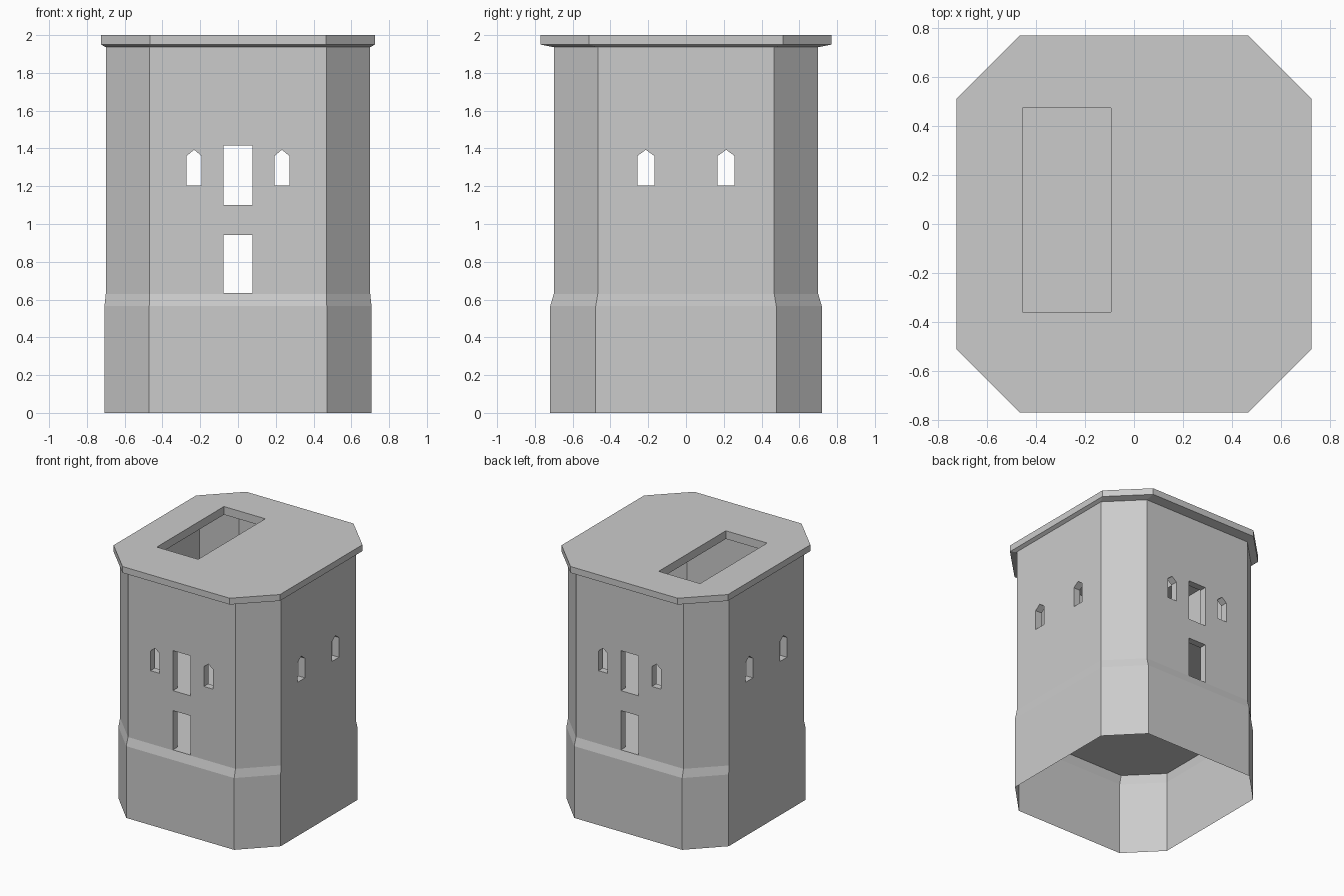
import bpy, bmesh

if "Cube" in bpy.data.objects:
    bpy.data.objects.remove(bpy.data.objects["Cube"])

stone = bpy.data.materials.new("grey_stone")
stone.diffuse_color = (0.6, 0.6, 0.6, 1)
stone.use_nodes = True
stone.node_tree.nodes["Principled BSDF"].inputs["Base Color"].default_value = stone.diffuse_color


def octagon(hx, hy, cx, cy, z):
    """Rectangle with cut corners: half sizes hx, hy, corners start at cx, cy."""
    q = [(hx, cy), (cx, hy), (-cx, hy), (-hx, cy),
         (-hx, -cy), (-cx, -hy), (cx, -hy), (hx, -cy)]
    return [(x, y, z) for x, y in q]


def loft(name, rings, caps=False, loop=False):
    """Skin a list of equal rings, capped at the ends or looped into a tube."""
    bm = bmesh.new()
    vs = [[bm.verts.new(p) for p in r] for r in rings]
    n = len(vs[0])
    pairs = list(zip(vs, vs[1:])) + ([(vs[-1], vs[0])] if loop else [])
    for a, b in pairs:
        for i in range(n):
            j = (i + 1) % n
            bm.faces.new((a[i], a[j], b[j], b[i]))
    if caps:
        bm.faces.new(vs[0][::-1])
        if len(vs) > 1:
            bm.faces.new(vs[-1])
    if len(vs) > 1 and (caps or loop):
        bmesh.ops.recalc_face_normals(bm, faces=bm.faces)
    me = bpy.data.meshes.new(name)
    bm.to_mesh(me)
    bm.free()
    me.materials.append(stone)
    ob = bpy.data.objects.new(name, me)
    bpy.context.collection.objects.link(ob)
    return ob


def cut(target, cutter):
    """Subtract the cutter, then delete it."""
    cutter.hide_render = True
    m = target.modifiers.new("cut", 'BOOLEAN')
    m.operation, m.solver, m.object = 'DIFFERENCE', 'EXACT', cutter
    bpy.context.view_layer.objects.active = target
    bpy.ops.object.modifier_apply(modifier=m.name)
    bpy.data.objects.remove(cutter)


def tunnel(profile, axis):
    """Prism through the whole tower along an axis from (across, z) points."""
    if axis == 'Y':
        rings = [[(a, s, z) for a, z in profile] for s in (-1, 1)]
    else:
        rings = [[(s, a, z) for a, z in profile] for s in (-1, 1)]
    return loft("window_cutter", rings, caps=True)


def rect(h, z0, z1):
    return [(-h, z0), (h, z0), (h, z1), (-h, z1)]


def pointed(c, h):
    return [(c - h, 1.205), (c + h, 1.205), (c + h, 1.36), (c, 1.393), (c - h, 1.36)]


# Base: open thin skirt with a sloped band at the top
loft("base_skirt", [octagon(0.707, 0.719, 0.47, 0.478, 0),
                    octagon(0.707, 0.719, 0.47, 0.478, 0.565),
                    octagon(0.70, 0.70, 0.468, 0.467, 0.63)])

# Hollow upper walls
outer = (0.70, 0.70, 0.468, 0.467)
inner = (0.645, 0.645, 0.445, 0.445)
walls = loft("upper_walls", [octagon(*inner, 0.63), octagon(*outer, 0.63),
                             octagon(*outer, 1.936), octagon(*inner, 1.936)], loop=True)

# Windows, cut through opposite walls together
for z0, z1 in ((0.634, 0.943), (1.10, 1.415)):
    cut(walls, tunnel(rect(0.077, z0, z1), 'Y'))
for s in (-1, 1):
    cut(walls, tunnel(pointed(s * 0.2325, 0.04), 'Y'))
    cut(walls, tunnel(pointed(s * 0.2125, 0.045), 'X'))

# Floors
loft("lower_floor", [octagon(*inner, 0.63)], caps=True)
loft("middle_floor", [octagon(*inner, 1.05), octagon(*inner, 1.098)], caps=True)

# Roof slab with overhang and a hatch opening
roof = loft("roof_slab", [octagon(*outer, 1.936),
                          octagon(0.725, 0.77, 0.467, 0.513, 1.95),
                          octagon(0.725, 0.77, 0.467, 0.513, 2.0)], caps=True)
hatch = [[(-0.455, -0.36, z), (-0.095, -0.36, z), (-0.095, 0.475, z), (-0.455, 0.475, z)]
         for z in (1.8, 2.1)]
cut(roof, loft("hatch_cutter", hatch, caps=True))
